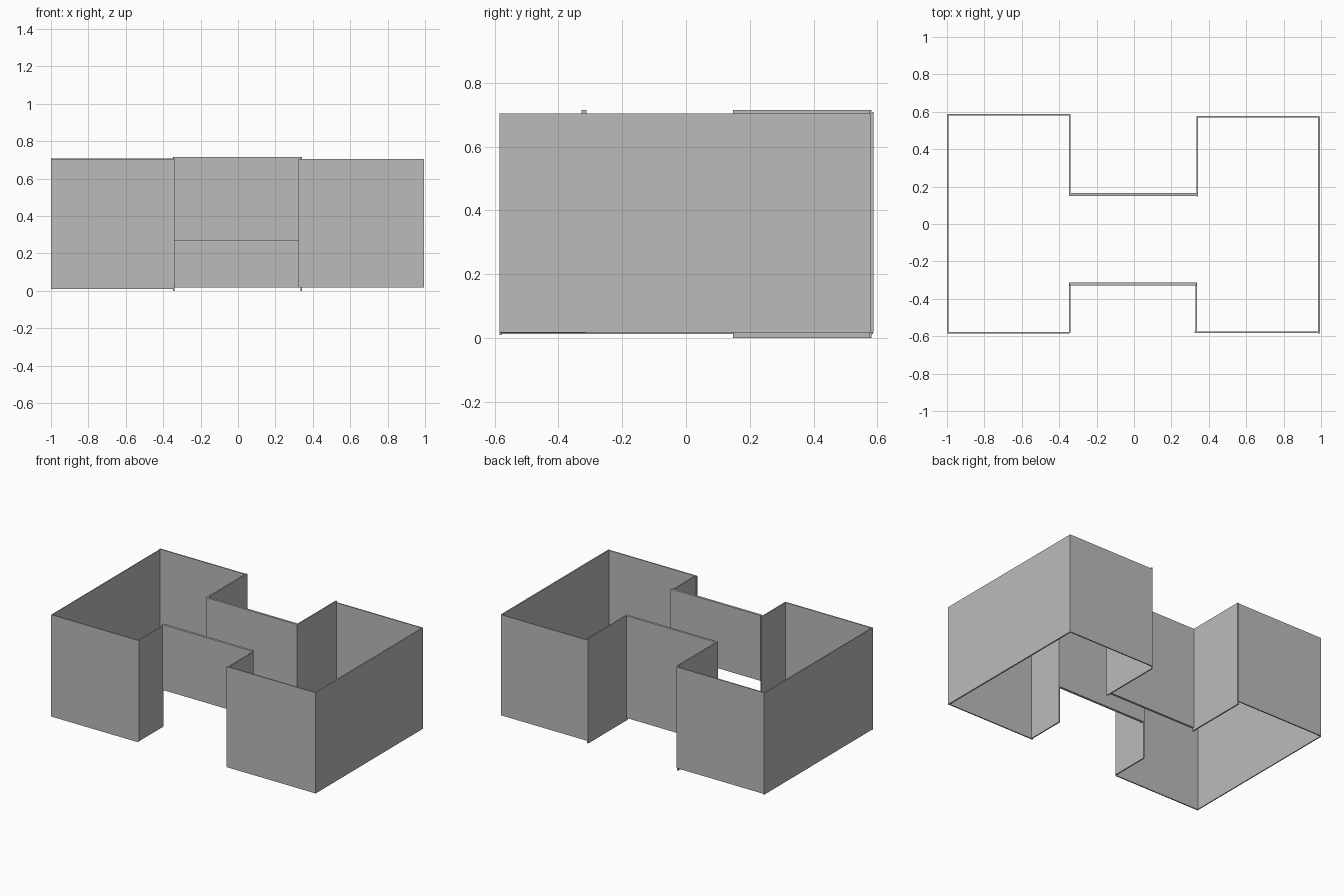
import bpy
import bmesh
from mathutils import Matrix, Vector

if "Cube" in bpy.data.objects:
    bpy.data.objects.remove(bpy.data.objects["Cube"])

grey = bpy.data.materials.new("wall grey")
grey.diffuse_color = (0.5, 0.5, 0.5, 1)
grey.use_nodes = True
grey.node_tree.nodes["Principled BSDF"].inputs["Base Color"].default_value = grey.diffuse_color


def wall(name, x0, x1, y0, y1, z0, z1):
    """Upright slab given by its limits on each axis."""
    bm = bmesh.new()
    size = Matrix.Diagonal((x1 - x0, y1 - y0, z1 - z0, 1))
    centre = Vector((x0 + x1, y0 + y1, z0 + z1)) / 2
    bmesh.ops.create_cube(bm, size=1, matrix=Matrix.Translation(centre) @ size)
    mesh = bpy.data.meshes.new(name)
    bm.to_mesh(mesh)
    bm.free()
    mesh.materials.append(grey)
    bpy.context.collection.objects.link(bpy.data.objects.new(name, mesh))


# Left wing
wall("left_side_wall", -1.0, -0.993, -0.583, 0.587, 0.012, 0.704)
wall("left_front_wall", -1.0, -0.345, -0.585, -0.577, 0.01, 0.704)
wall("left_back_wall", -1.0, -0.34, 0.58, 0.588, 0.018, 0.708)
wall("left_front_return", -0.348, -0.34, -0.583, -0.315, 0.016, 0.704)
wall("left_back_return", -0.348, -0.339, 0.15, 0.582, 0.0, 0.715)

# Right wing
wall("right_side_wall", 0.985, 0.994, -0.585, 0.575, 0.018, 0.704)
wall("right_front_wall", 0.323, 0.99, -0.583, -0.575, 0.018, 0.704)
wall("right_back_wall", 0.34, 0.99, 0.57, 0.578, 0.018, 0.704)
wall("right_front_return", 0.329, 0.337, -0.578, -0.312, 0.018, 0.704)
wall("right_back_return", 0.335, 0.343, 0.148, 0.575, 0.0, 0.715)

# Connecting passage; the front wall is open underneath
wall("middle_front_wall", -0.345, 0.335, -0.328, -0.312, 0.27, 0.715)
wall("middle_back_wall", -0.345, 0.342, 0.15, 0.165, 0.018, 0.715)
